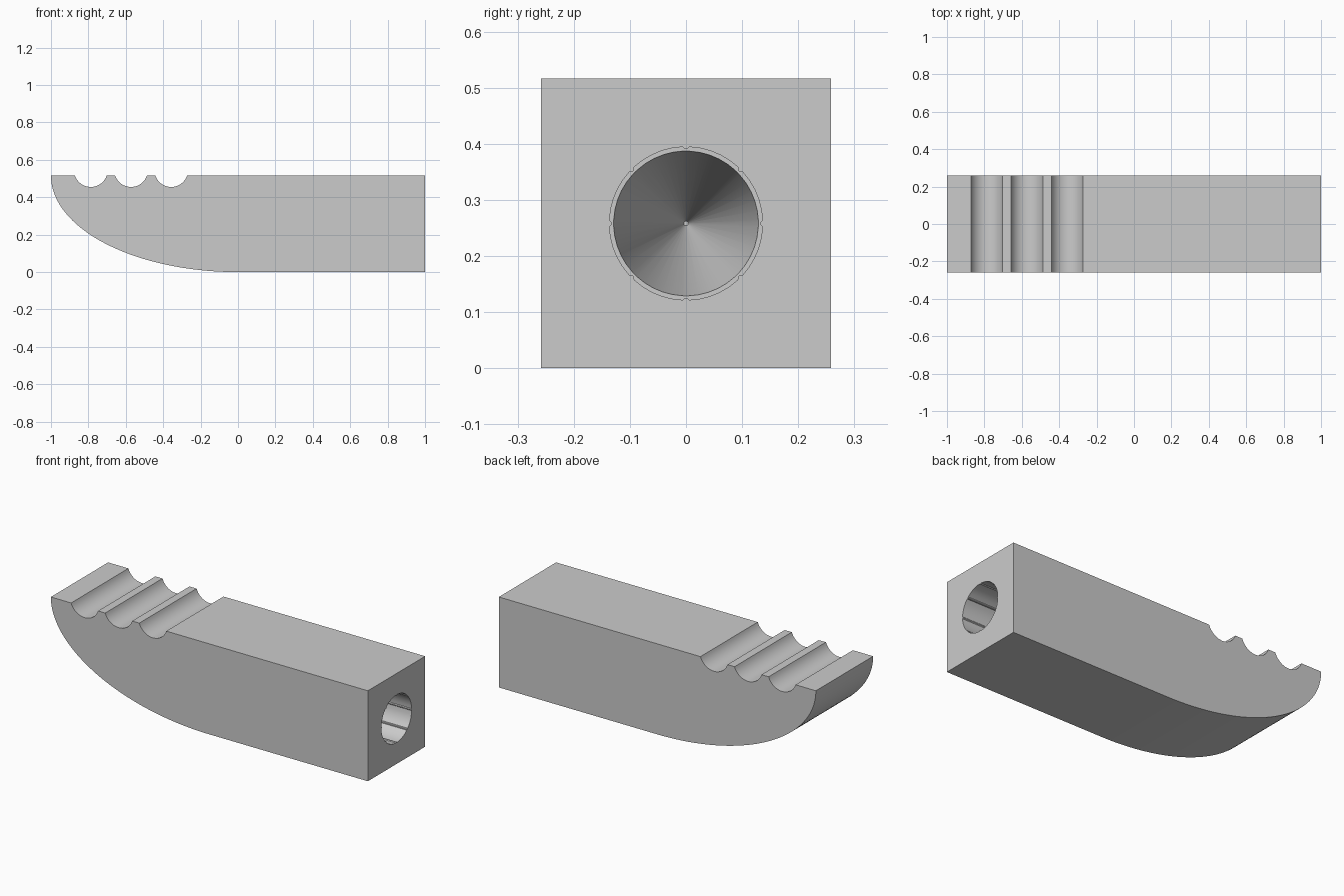
import bpy
import bmesh
from math import sin, cos, pi, radians, asin
from mathutils import Vector

if "Cube" in bpy.data.objects:
    bpy.data.objects.remove(bpy.data.objects["Cube"], do_unlink=True)

HEIGHT = 0.516
HALF_WIDTH = 0.258

gray = bpy.data.materials.new("light gray")
gray.use_nodes = True
gray.diffuse_color = (0.6, 0.6, 0.6, 1)
gray.node_tree.nodes["Principled BSDF"].inputs["Base Color"].default_value = (0.6, 0.6, 0.6, 1)


def make_object(name, bm):
    bmesh.ops.recalc_face_normals(bm, faces=bm.faces)
    mesh = bpy.data.meshes.new(name)
    bm.to_mesh(mesh)
    bm.free()
    mesh.materials.append(gray)
    obj = bpy.data.objects.new(name, mesh)
    bpy.context.collection.objects.link(obj)
    return obj


def groove(center, half=0.085, depth=0.061, steps=20):
    """Arc dipping below the top, from right to left."""
    radius = (half ** 2 + depth ** 2) / (2 * depth)
    span = asin(half / radius)
    middle = HEIGHT - depth + radius
    angles = [span - 2 * span * i / steps for i in range(steps + 1)]
    return [(center + radius * sin(a), middle - radius * cos(a)) for a in angles]


# Side profile: straight block, grooved top, elliptical underside at the nose
profile = [(1, 0), (1, HEIGHT)]
for x in (-0.357, -0.572, -0.787):
    profile += groove(x)
SWEEP = 48
for i in range(SWEEP + 1):
    a = pi / 2 * i / SWEEP
    profile.append((-cos(a), HEIGHT * (1 - sin(a))))

bm = bmesh.new()
side = bm.faces.new([bm.verts.new((x, -HALF_WIDTH, z)) for x, z in profile])
extruded = bmesh.ops.extrude_face_region(bm, geom=[side])
moved = [v for v in extruded["geom"] if isinstance(v, bmesh.types.BMVert)]
bmesh.ops.translate(bm, verts=moved, vec=Vector((0, 2 * HALF_WIDTH, 0)))
body = make_object("grooved_handle", bm)

# Bore: socket with eight fine ribs, a shoulder, then a long tapered point
angles = []
for rib in range(8):
    for offset in (-2.5, -0.8, 0.8, 2.5, 10, 18, 26, 34):
        angles.append((radians(45 * rib + offset), abs(offset) < 1))


def ring(bm, x, radius, rib_height=0):
    verts = []
    for a, is_rib in angles:
        r = radius - (rib_height if is_rib else 0)
        verts.append(bm.verts.new((x, r * cos(a), HEIGHT / 2 + r * sin(a))))
    return verts


bm = bmesh.new()
rings = [ring(bm, 1.1, 0.1365, 0.004), ring(bm, 0.4, 0.1365, 0.004),
         ring(bm, 0.4, 0.129), ring(bm, -0.25, 0.004)]
for first, second in zip(rings, rings[1:]):
    for i in range(len(first)):
        bm.faces.new((first[i - 1], first[i], second[i], second[i - 1]))
bm.faces.new(rings[0])
bm.faces.new(rings[-1])
cutter = make_object("bore_cutter", bm)
cutter.hide_render = True

cut = body.modifiers.new("bore", "BOOLEAN")
cut.operation = "DIFFERENCE"
cut.solver = "EXACT"
cut.object = cutter
bpy.ops.object.select_all(action="DESELECT")
body.select_set(True)
bpy.context.view_layer.objects.active = body
bpy.ops.object.modifier_apply(modifier="bore")
bpy.data.objects.remove(cutter, do_unlink=True)
bpy.ops.object.shade_smooth_by_angle(angle=radians(30))
